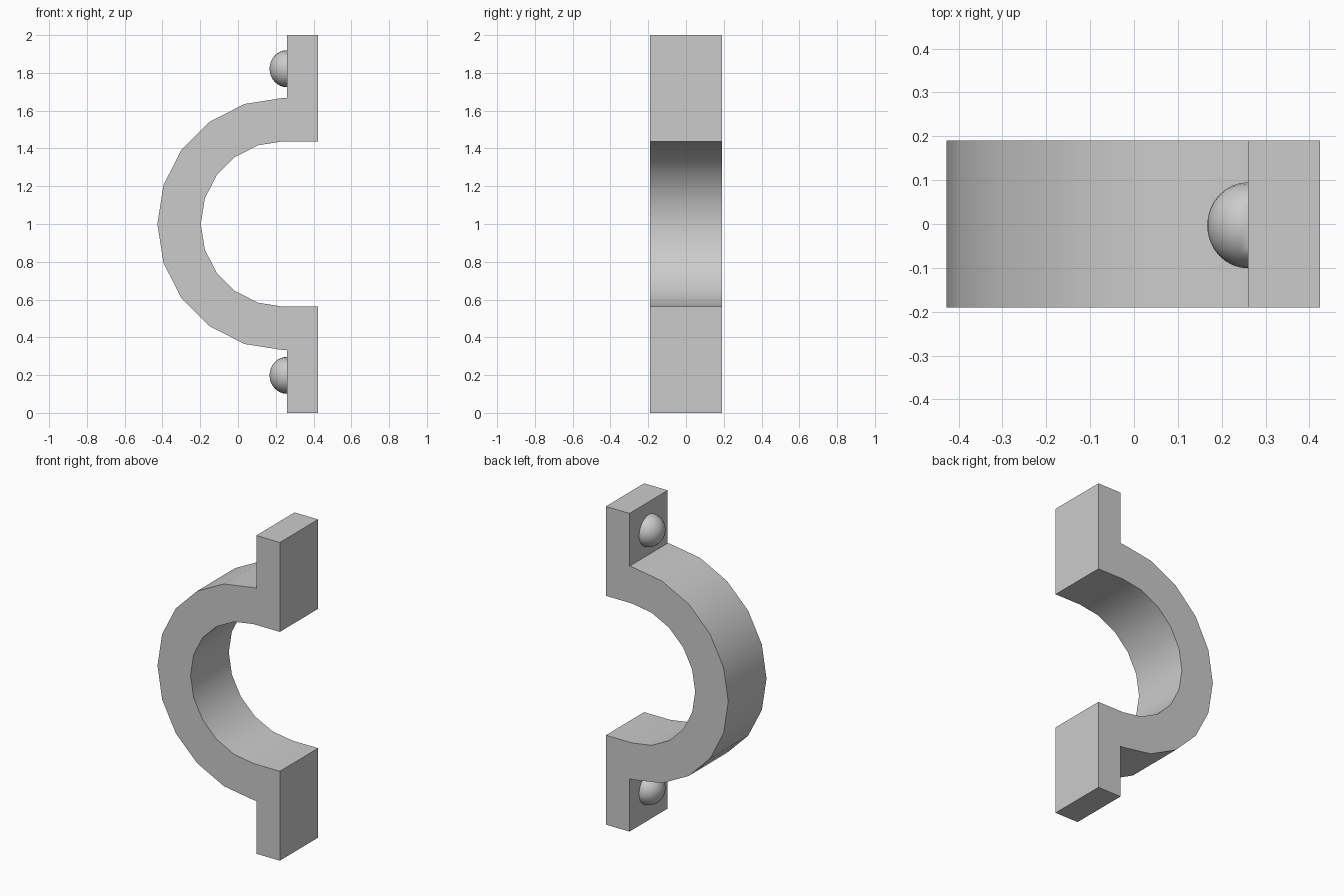
import bpy, bmesh, math
from mathutils import Matrix, Vector

cube = bpy.data.objects.get("Cube")
if cube:
    bpy.data.objects.remove(cube, do_unlink=True)

mat = bpy.data.materials.new("plain grey")
mat.use_nodes = True
GREY = (0.6, 0.6, 0.6, 1)
mat.diffuse_color = GREY
mat.node_tree.nodes["Principled BSDF"].inputs["Base Color"].default_value = GREY

HALF_DEPTH = 0.19
CENTRE_X, OUTER_R, INNER_R = 0.241, 0.668, 0.438
FLANGE_BACK, FLANGE_FACE = 0.26, 0.424
STEPS = 10


def finish(name, bm):
    bmesh.ops.recalc_face_normals(bm, faces=bm.faces)
    mesh = bpy.data.meshes.new(name)
    bm.to_mesh(mesh)
    bm.free()
    mesh.materials.append(mat)
    obj = bpy.data.objects.new(name, mesh)
    bpy.context.collection.objects.link(obj)
    bpy.ops.object.select_all(action="DESELECT")
    obj.select_set(True)
    bpy.context.view_layer.objects.active = obj
    bpy.ops.object.shade_smooth_by_angle(angle=math.radians(30))
    return obj


def arc(radius):
    """Half circle from top to bottom, bulging towards -x."""
    angles = [math.pi * (0.5 + i / STEPS) for i in range(STEPS + 1)]
    return [(CENTRE_X + radius * math.cos(a), 1 + radius * math.sin(a)) for a in angles]


# Clamp body: half ring with a flange at each end, extruded through its depth
outer_top, inner_top = 1 + OUTER_R, 1 + INNER_R
profile = [(FLANGE_FACE, inner_top), (FLANGE_FACE, 2), (FLANGE_BACK, 2), (FLANGE_BACK, outer_top)]
profile += arc(OUTER_R)
profile += [(x, 2 - z) for x, z in reversed(profile[:4])]
profile += reversed(arc(INNER_R))

bm = bmesh.new()
face = bm.faces.new([bm.verts.new((x, -HALF_DEPTH, z)) for x, z in profile])
ext = bmesh.ops.extrude_face_region(bm, geom=[face])
moved = [v for v in ext["geom"] if isinstance(v, bmesh.types.BMVert)]
bmesh.ops.translate(bm, verts=moved, vec=(0, 2 * HALF_DEPTH, 0))
finish("clamp_body", bm)

# Rounded bolt heads on the back of each flange
for name, z in (("upper_bolt_head", 1.822), ("lower_bolt_head", 0.199)):
    bm = bmesh.new()
    bmesh.ops.create_uvsphere(bm, u_segments=24, v_segments=16, radius=0.098)
    bmesh.ops.rotate(bm, verts=bm.verts, matrix=Matrix.Rotation(math.pi / 2, 3, "Y"))
    bmesh.ops.scale(bm, verts=bm.verts, vec=(0.95, 1, 1))
    bmesh.ops.bisect_plane(bm, geom=bm.verts[:] + bm.edges[:] + bm.faces[:],
                           plane_co=Vector(), plane_no=(1, 0, 0), clear_outer=True)
    bmesh.ops.translate(bm, verts=bm.verts, vec=(FLANGE_BACK, -0.003, z))
    finish(name, bm)
